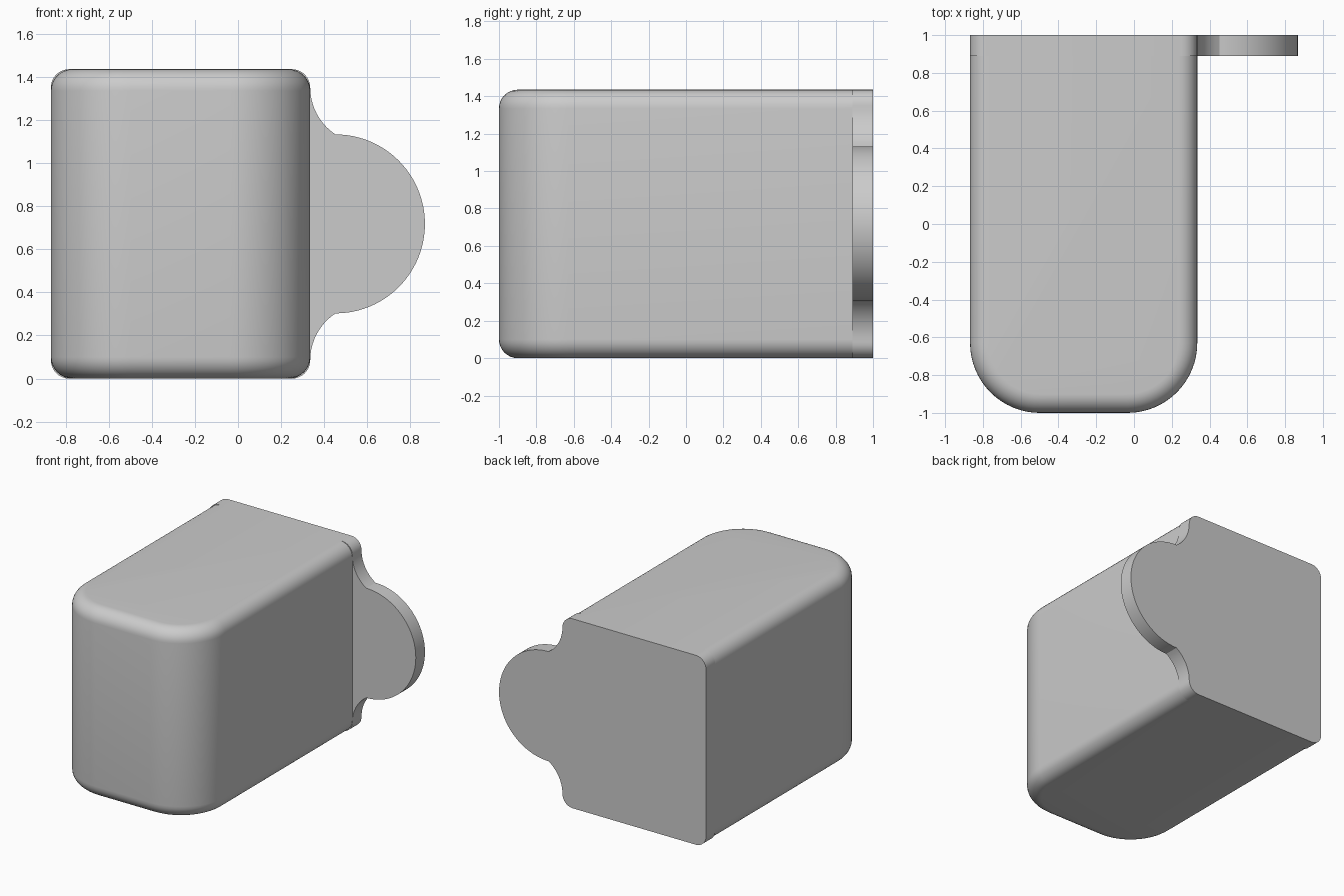
import bpy, bmesh
from math import sin, cos, pi, atan2

if "Cube" in bpy.data.objects:
    bpy.data.objects.remove(bpy.data.objects["Cube"])

X0, X1, H = -0.868, 0.335, 1.435   # body sides and height
YF, YP, YB = -1.0, 0.89, 1.0       # front, plate front, back
CR, ER = 0.37, 0.10                # upright corner and edge rounding


def arc(cx, cy, r, a0, a1, n):
    return [(cx + r * cos(a0 + (a1 - a0) * i / n),
             cy + r * sin(a0 + (a1 - a0) * i / n)) for i in range(n + 1)]


def finish(bm, name):
    bmesh.ops.remove_doubles(bm, verts=bm.verts, dist=1e-5)
    bmesh.ops.recalc_face_normals(bm, faces=bm.faces)
    me = bpy.data.meshes.new(name)
    bm.to_mesh(me)
    bm.free()
    ob = bpy.data.objects.new(name, me)
    bpy.context.collection.objects.link(ob)
    bpy.ops.object.select_all(action='DESELECT')
    bpy.context.view_layer.objects.active = ob
    ob.select_set(True)
    bpy.ops.object.shade_smooth_by_angle(angle=pi / 6)


# Body: U-shaped outline lofted upward, inset along the rounded edges
def outline(d):
    r = CR - d
    return ([(X0 + d, YP)]
            + arc(X0 + CR, YF + CR, r, pi, 1.5 * pi, 16)
            + arc(X1 - CR, YF + CR, r, 1.5 * pi, 2 * pi, 16)
            + [(X1 - d, YP)])


half = arc(ER, ER, ER, -pi / 2, -pi, 8)          # (inset, z)
levels = half + [(d, H - z) for d, z in reversed(half)]
bm = bmesh.new()
rows = [[bm.verts.new((x, y, z)) for x, y in outline(d)] for d, z in levels]
for a, b in zip(rows, rows[1:]):
    for i in range(len(a) - 1):
        bm.faces.new((a[i], a[i + 1], b[i + 1], b[i]))
bm.faces.new(rows[0])
bm.faces.new(rows[-1])
finish(bm, "body")

# Back plate: rounded rectangle with a round tab on concave fillets
PR, MID = 0.085, H / 2
TX, TR = 0.452, 0.415                            # tab centre and radius
fz = H - PR
h = fz - (MID + TR)
fx = (TX ** 2 + h ** 2 - X1 ** 2) / (2 * (TX - X1))
upper = arc(TX, MID, TR, 0, pi / 2, 24)
upper += arc(fx, fz, fx - X1, atan2(-h, TX - fx), -pi, 10)[1:]
upper += arc(X1 - PR, fz, PR, 0, pi / 2, 8)[1:]
upper += arc(X0 + PR, fz, PR, pi / 2, pi, 8)
profile = upper + [(x, H - z) for x, z in reversed(upper[1:])]
bm = bmesh.new()
face = bm.faces.new([bm.verts.new((x, YP, z)) for x, z in profile])
out = bmesh.ops.extrude_face_region(bm, geom=[face], use_keep_orig=True)
bmesh.ops.translate(bm, vec=(0, YB - YP, 0),
                    verts=[v for v in out["geom"] if isinstance(v, bmesh.types.BMVert)])
finish(bm, "back_plate")
